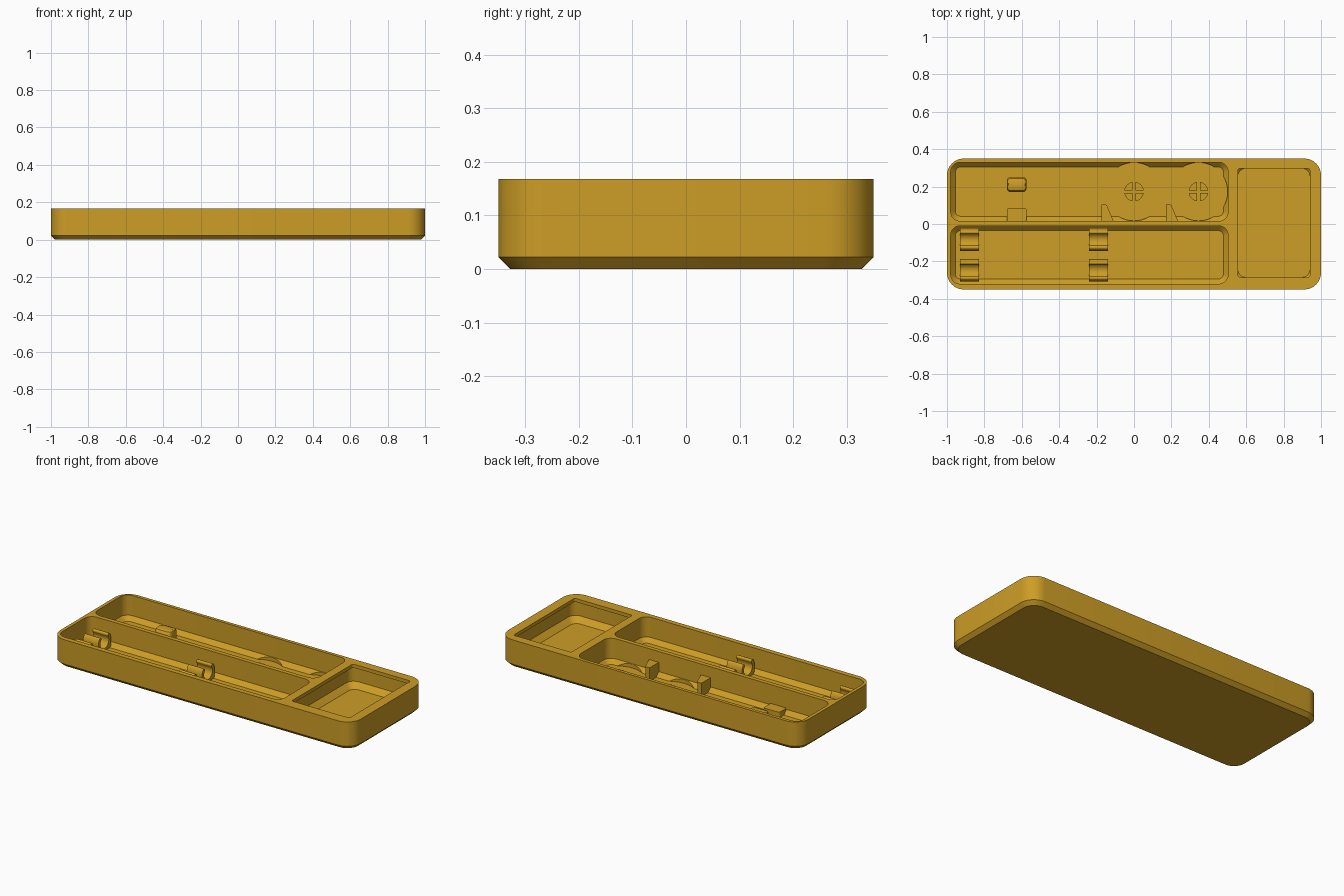
import bpy, bmesh, math

if "Cube" in bpy.data.objects:
    bpy.data.objects.remove(bpy.data.objects["Cube"])

mat = bpy.data.materials.new("ochre plastic")
mat.diffuse_color = (0.61, 0.337, 0.019, 1)
mat.use_nodes = True
mat.node_tree.nodes["Principled BSDF"].inputs["Base Color"].default_value = mat.diffuse_color


def make_object(name, bm):
    bmesh.ops.recalc_face_normals(bm, faces=bm.faces[:])
    me = bpy.data.meshes.new(name)
    bm.to_mesh(me)
    bm.free()
    me.materials.append(mat)
    ob = bpy.data.objects.new(name, me)
    bpy.context.collection.objects.link(ob)
    return ob


def loft(name, rings, seg=8):
    """Stack of rounded rectangles, each (x0, x1, y0, y1, radius, z)."""
    bm = bmesh.new()
    loops = []
    for x0, x1, y0, y1, r, z in rings:
        centres = [(x1 - r, y1 - r), (x0 + r, y1 - r), (x0 + r, y0 + r), (x1 - r, y0 + r)]
        loop = []
        for k, (cx, cy) in enumerate(centres):
            for i in range(seg + 1):
                a = math.pi / 2 * (k + i / seg)
                loop.append(bm.verts.new((cx + r * math.cos(a), cy + r * math.sin(a), z)))
        loops.append(loop)
    n = len(loops[0])
    for a, b in zip(loops, loops[1:]):
        for i in range(n):
            bm.faces.new((a[i], a[(i + 1) % n], b[(i + 1) % n], b[i]))
    bm.faces.new(loops[0][::-1])
    bm.faces.new(loops[-1])
    return make_object(name, bm)


def extrude(name, pts, vec):
    bm = bmesh.new()
    face = bm.faces.new([bm.verts.new(p) for p in pts])
    res = bmesh.ops.extrude_face_region(bm, geom=[face])
    bmesh.ops.translate(bm, vec=vec, verts=[v for v in res["geom"] if isinstance(v, bmesh.types.BMVert)])
    return make_object(name, bm)


def arc(cy, cz, r, a0, a1, n):
    return [(cy + r * math.cos(math.radians(a0 + (a1 - a0) * i / n)),
             cz + r * math.sin(math.radians(a0 + (a1 - a0) * i / n))) for i in range(n + 1)]


def select_only(ob):
    bpy.ops.object.select_all(action='DESELECT')
    ob.select_set(True)
    bpy.context.view_layer.objects.active = ob


def cut(ob, cutter):
    select_only(ob)
    m = ob.modifiers.new("cut", 'BOOLEAN')
    m.operation, m.solver, m.object = 'DIFFERENCE', 'EXACT', cutter
    bpy.ops.object.modifier_apply(modifier=m.name)
    bpy.data.objects.remove(cutter)


FLOOR, TOP = 0.022, 0.168
BASE = FLOOR - 0.004      # fittings sink slightly into the floor

# Tray body with a chamfered underside
tray = loft("tray", [(-0.978, 0.978, -0.328, 0.328, 0.072, 0),
                     (-1, 1, -0.35, 0.35, 0.09, 0.022),
                     (-1, 1, -0.35, 0.35, 0.09, TOP)])

# Two long pockets with chamfered floors
for y0, y1 in ((0.016, 0.33), (-0.32, -0.01)):
    c = 0.025
    cut(tray, loft("pocket_cutter", [(-0.98 + c, 0.503 - c, y0 + c, y1 - c, 0.028, FLOOR),
                                     (-0.98, 0.503, y0, y1, 0.05, FLOOR + c),
                                     (-0.98, 0.503, y0, y1, 0.05, 0.2)]))

# Square compartment, wider beneath its lip
cut(tray, loft("bin_cutter", [(0.556, 0.94, -0.285, 0.297, 0.04, FLOOR),
                              (0.525, 0.971, -0.316, 0.328, 0.05, FLOOR + 0.031),
                              (0.525, 0.971, -0.316, 0.328, 0.05, 0.135),
                              (0.556, 0.94, -0.285, 0.297, 0.012, 0.147),
                              (0.556, 0.94, -0.285, 0.297, 0.012, 0.2)]))

# Round reliefs in the rear pocket
for x in (0.0, 0.345):
    r = 0.156
    cut(tray, loft("relief_cutter", [(x - r, x + r, 0.173 - r, 0.173 + r, r, FLOOR),
                                     (x - r, x + r, 0.173 - r, 0.173 + r, r, 0.1)], 12))

# Front pocket: pairs of open cradles with rounded prongs
for x in (-0.93, -0.24):
    for cy in (-0.085, -0.248):
        cz, ri, ro = 0.075, 0.04, 0.06
        tip = math.radians(35)
        rm, rt = (ri + ro) / 2, (ro - ri) / 2
        prof = [(cy - ro, BASE), (cy + ro, BASE)]
        prof += arc(cy, cz, ro, 0, 35, 5)
        prof += arc(cy + rm * math.cos(tip), cz + rm * math.sin(tip), rt, 35, 215, 8)[1:-1]
        prof += arc(cy, cz, ri, 35, -215, 24)
        prof += arc(cy - rm * math.cos(tip), cz + rm * math.sin(tip), rt, -35, 145, 8)[1:-1]
        prof += arc(cy, cz, ro, 145, 180, 5)
        extrude("tool_cradle", [(x, y, z) for y, z in prof], (0.102, 0, 0))

# Rear pocket: round pads split by a cross slot
for x in (0.0, 0.345):
    for sx in (-1, 1):
        for sy in (-1, 1):
            g, r = 0.007, 0.052
            a0 = math.asin(g / r)
            pts = [(x + sx * g, 0.173 + sy * g, BASE)]
            for i in range(9):
                a = a0 + (math.pi / 2 - 2 * a0) * i / 8
                pts.append((x + sx * r * math.cos(a), 0.173 + sy * r * math.sin(a), BASE))
            extrude("cross_pad", pts, (0, 0, 0.034))

# Rear pocket: tapered fins against the divider
for x in (-0.175, 0.17):
    pts = [(x, 0.012), (x + 0.067, 0.012), (x + 0.03, 0.1), (x + 0.022, 0.104), (x, 0.104)]
    extrude("divider_fin", [(px, py, BASE) for px, py in pts], (0, 0, 0.085))

# Rear pocket: rounded post and low stop
loft("holder_post", [(-0.68, -0.574, 0.17, 0.252, 0.022, BASE),
                     (-0.68, -0.574, 0.17, 0.252, 0.022, 0.085),
                     (-0.677, -0.577, 0.178, 0.244, 0.02, 0.097),
                     (-0.672, -0.582, 0.192, 0.23, 0.015, 0.102)], 5)
loft("low_stop", [(-0.68, -0.574, 0.012, 0.085, 0.012, BASE),
                  (-0.68, -0.574, 0.012, 0.085, 0.012, 0.055)], 4)

for ob in list(bpy.context.scene.objects):
    select_only(ob)
    bpy.ops.object.shade_smooth_by_angle(angle=math.radians(30))
